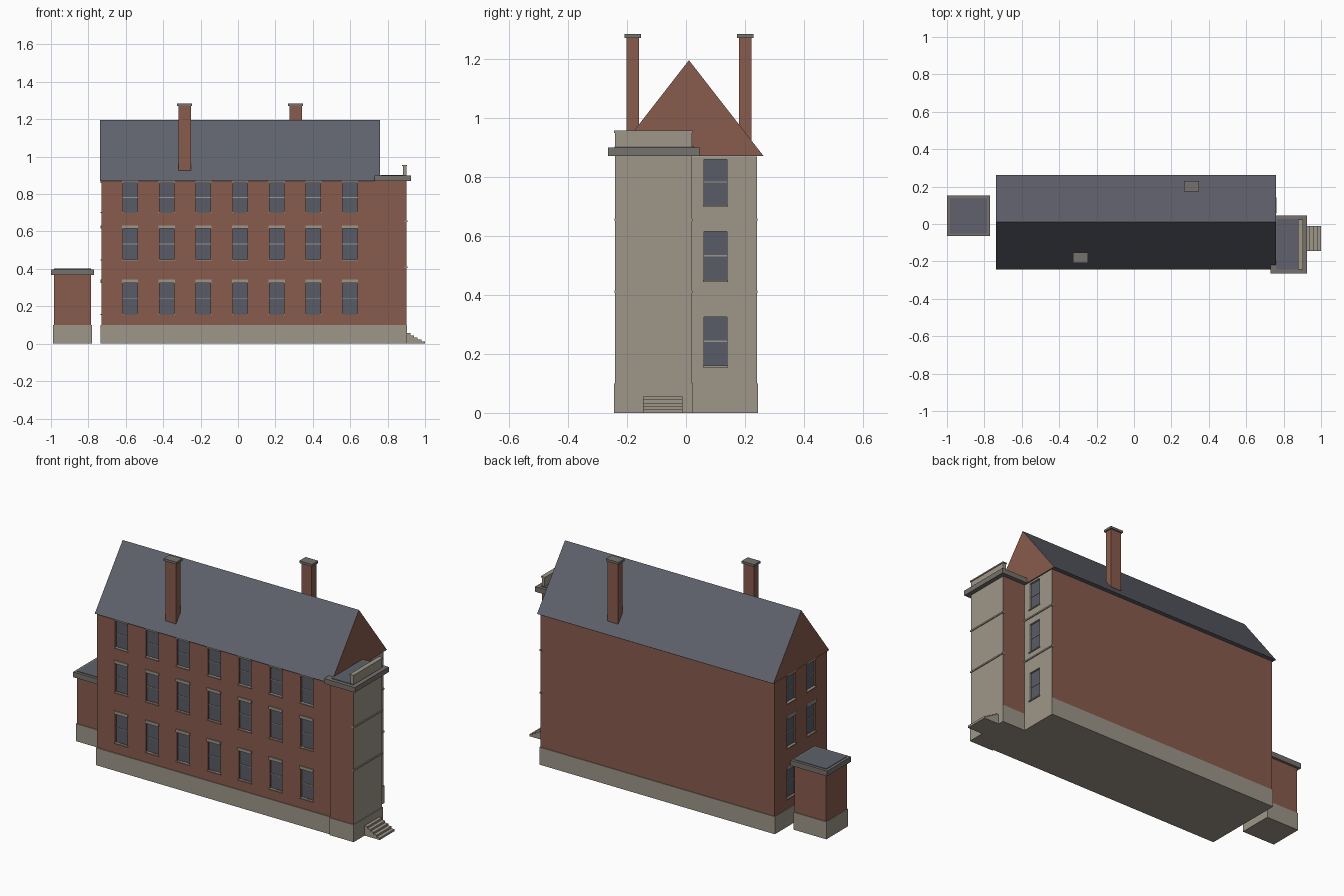
import bpy, bmesh
from mathutils import Vector, Matrix

cube = bpy.data.objects.get("Cube")
if cube:
    bpy.data.objects.remove(cube, do_unlink=True)


def material(name, rgb):
    m = bpy.data.materials.new(name)
    m.use_nodes = True
    m.diffuse_color = (*rgb, 1)
    bsdf = next(n for n in m.node_tree.nodes if n.type == 'BSDF_PRINCIPLED')
    bsdf.inputs["Base Color"].default_value = (*rgb, 1)
    return m


brick = material("red brick", (0.25, 0.105, 0.075))
stone = material("pale stone", (0.34, 0.305, 0.25))
trim = material("weathered grey stone", (0.18, 0.165, 0.145))
slate = material("blue slate", (0.115, 0.12, 0.15))
glass = material("window glass", (0.1, 0.107, 0.135))


def add_box(bm, x, y, z, index=0):
    """Axis-aligned box from (low, high) ranges."""
    lo, hi = Vector((x[0], y[0], z[0])), Vector((x[1], y[1], z[1]))
    mat = Matrix.Translation((lo + hi) / 2) @ Matrix.Diagonal((*(hi - lo), 1))
    verts = bmesh.ops.create_cube(bm, size=1, matrix=mat)["verts"]
    for f in {f for v in verts for f in v.link_faces}:
        f.material_index = index


def finish(name, bm, mats, rule=None):
    bm.normal_update()
    if rule:
        for f in bm.faces:
            f.material_index = rule(f)
    me = bpy.data.meshes.new(name)
    bm.to_mesh(me)
    bm.free()
    for m in mats:
        me.materials.append(m)
    ob = bpy.data.objects.new(name, me)
    bpy.context.collection.objects.link(ob)
    return ob


def box(name, x, y, z, mats, rule=None):
    bm = bmesh.new()
    add_box(bm, x, y, z)
    return finish(name, bm, mats, rule)


def east_is_stone(f):
    return 1 if f.normal.x > 0.9 else 0


# Main dimensions
X0, X1, Y0, Y1 = -0.73, 0.755, -0.232, 0.24
EAVES, PLINTH = 0.87, 0.1

# Main block, stone on the east end
walls = box("main_walls", (X0, X1), (Y0, Y1), (0.01, EAVES - 0.001),
            [brick, stone], east_is_stone)
box("main_plinth", (X0 - 0.004, X1 + 0.003), (Y0 - 0.004, Y1 + 0.004), (0, PLINTH), [stone])

# Window layout: wall frame as origin, along direction, outward normal
X, Y = Vector((1, 0, 0)), Vector((0, 1, 0))
rows = [(0.16, 0.325), (0.45, 0.615), (0.705, 0.859)]
front = [(Vector((-0.577 + 0.196 * i, Y0, 0)), X, -Y, 0) for i in range(7)]
west = [(Vector((X0, y, 0)), Y, -X, 0) for y in (0.09, -0.09)]
east = [(Vector((X1, 0.1, 0)), Y, X, 1)]

cut, panes, rails, sills, lintels = (bmesh.new() for _ in range(5))


def wall_box(bm, place, half, depth, z):
    """Box on a wall: half width, (inner, outer) distance from the wall plane."""
    origin, along, out, index = place
    a = origin - along * half + out * depth[0]
    b = origin + along * half + out * depth[1]
    add_box(bm, sorted((a.x, b.x)), sorted((a.y, b.y)), z,
            index if bm is cut else 0)


for place in front + west + east:
    for lo, hi in rows:
        mid = (lo + hi) / 2
        wall_box(cut, place, 0.039, (-0.012, 0.02), (lo, hi))
        wall_box(panes, place, 0.039, (-0.014, -0.01), (lo, hi))
        wall_box(rails, place, 0.039, (-0.012, -0.007), (mid - 0.002, mid + 0.002))
        wall_box(sills, place, 0.043, (-0.01, 0.006), (lo - 0.006, lo))
        if place[3] == 0:
            wall_box(lintels, place, 0.043, (-0.01, 0.006), (hi, min(hi + 0.017, EAVES - 0.001)))

# Cut the window recesses
cutter = finish("window_cutter", cut, [brick, stone])
cutter.hide_render = True
mod = walls.modifiers.new("window recesses", 'BOOLEAN')
mod.operation, mod.solver, mod.object = 'DIFFERENCE', 'EXACT', cutter
bpy.context.view_layer.objects.active = walls
walls.select_set(True)
bpy.ops.object.modifier_apply(modifier=mod.name)
bpy.data.objects.remove(cutter, do_unlink=True)

finish("window_panes", panes, [glass])
finish("window_rails", rails, [stone])
finish("window_sills", sills, [stone])
finish("window_lintels", lintels, [stone])

# Pitched roof with brick gable ends
bm = bmesh.new()
profile = [(-0.243, EAVES), (0.263, EAVES), (0.01, 1.195)]
base = bm.faces.new([bm.verts.new((-0.738, y, z)) for y, z in profile])
ext = bmesh.ops.extrude_face_region(bm, geom=[base])
bmesh.ops.translate(bm, vec=(1.498, 0, 0),
                    verts=[g for g in ext["geom"] if isinstance(g, bmesh.types.BMVert)])
bmesh.ops.recalc_face_normals(bm, faces=bm.faces[:])
finish("main_roof", bm, [slate, brick], lambda f: 1 if abs(f.normal.x) > 0.9 else 0)

# Chimneys, one on each slope
for name, cx, cy in (("front", -0.285, -0.181), ("rear", 0.308, 0.201)):
    box(name + "_chimney", (cx - 0.033, cx + 0.033), (cy - 0.021, cy + 0.021),
        (0.925, 1.272), [brick])
    box(name + "_chimney_cap", (cx - 0.04, cx + 0.04), (cy - 0.028, cy + 0.028),
        (1.27, 1.283), [trim])

# Entrance bay at the east end
box("bay_walls", (0.75, 0.9), (-0.24, 0.02), (0.01, EAVES + 0.001), [brick, stone], east_is_stone)
box("bay_plinth", (0.75, 0.904), (-0.244, 0.023), (0, PLINTH - 0.001), [stone])
box("bay_cornice", (0.73, 0.925), (-0.264, 0.045), (EAVES, 0.899), [trim])
box("bay_roof", (0.762, 0.9), (-0.243, 0.027), (0.895, 0.902), [slate])
box("bay_parapet", (0.882, 0.9), (-0.241, 0.02), (0.89, 0.95), [stone])
box("bay_parapet_coping", (0.878, 0.904), (-0.244, 0.023), (0.949, 0.956), [stone])

# String courses on the stone end
bands = bmesh.new()
for z in (0.41, 0.655):
    add_box(bands, (0.89, 0.905), (-0.242, 0.022), (z - 0.004, z + 0.004))
    add_box(bands, (0.745, 0.76), (0.01, 0.243), (z - 0.004, z + 0.004))
finish("string_courses", bands, [stone])

# Entrance steps
steps = bmesh.new()
for i in range(5):
    add_box(steps, (0.89, 0.922 + 0.0195 * i), (-0.145, -0.012), (0, 0.056 - 0.011 * i))
finish("entrance_steps", steps, [stone])

# Detached outbuilding at the west end
box("outbuilding_walls", (-0.985, -0.785), (-0.05, 0.138), (0.01, 0.37), [brick])
box("outbuilding_plinth", (-0.989, -0.781), (-0.054, 0.142), (0, PLINTH), [stone])
box("outbuilding_cornice", (-1.0, -0.77), (-0.065, 0.152), (0.368, 0.398), [trim])
box("outbuilding_roof", (-0.985, -0.785), (-0.05, 0.137), (0.39, 0.401), [slate])
